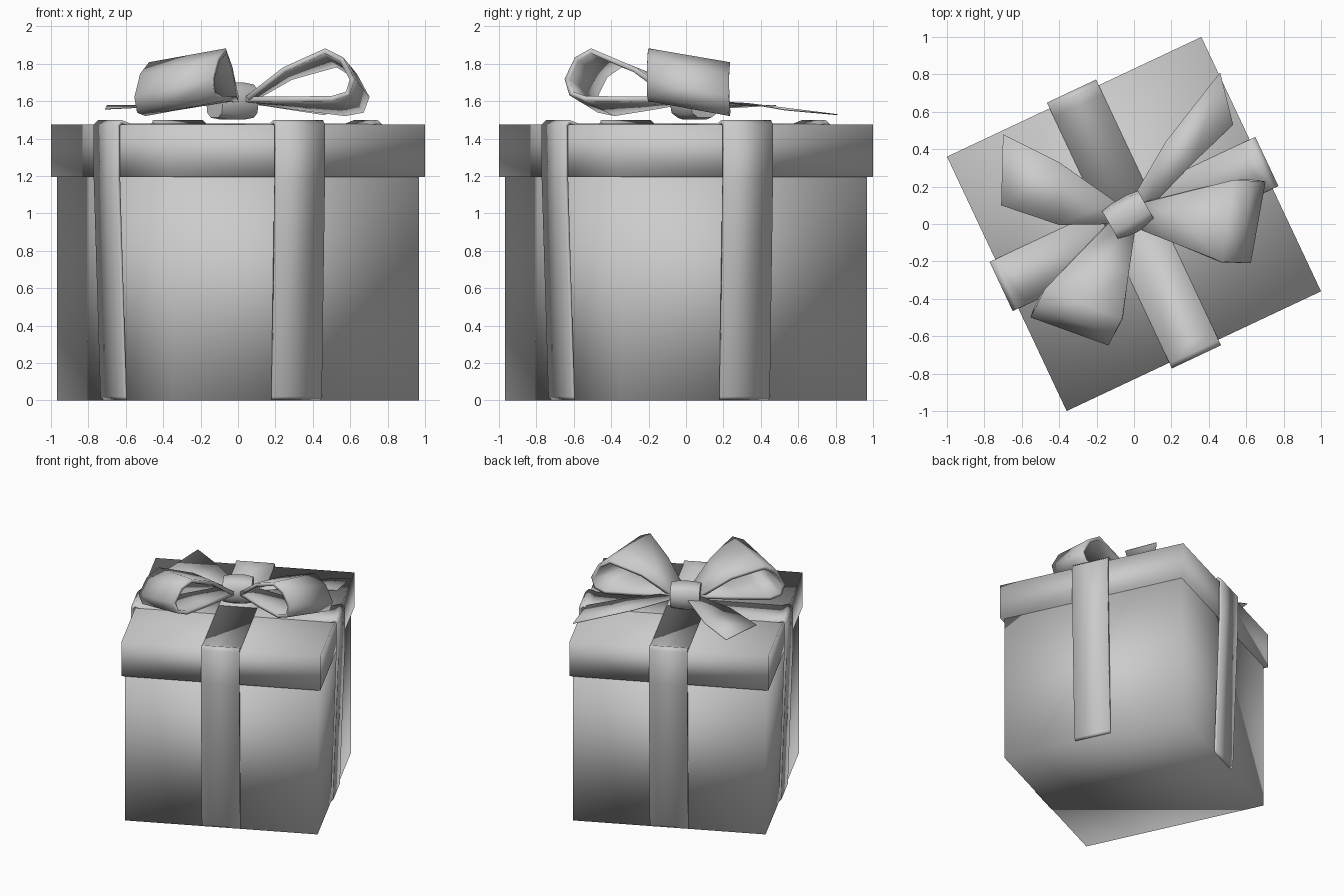
import bpy
import math
from mathutils import Matrix, Vector

if "Cube" in bpy.data.objects:
    bpy.data.objects.remove(bpy.data.objects["Cube"], do_unlink=True)

BOX_TURN = Matrix.Rotation(math.radians(25.2), 4, 'Z')
BOW_FRAME = Matrix.Translation((-0.03, 0.045, 0)) @ Matrix.Rotation(math.radians(30), 4, 'Z')

grey = bpy.data.materials.new("plain_grey")
grey.use_nodes = True
grey.diffuse_color = (0.6, 0.6, 0.6, 1)
grey.node_tree.nodes["Principled BSDF"].inputs["Base Color"].default_value = (0.6, 0.6, 0.6, 1)


def add_mesh(name, verts, faces, frame=Matrix.Identity(4), thickness=0.0):
    """Smooth grey object, optionally thickened inward."""
    mesh = bpy.data.meshes.new(name)
    mesh.from_pydata([frame @ Vector(v) for v in verts], [], faces)
    mesh.materials.append(grey)
    mesh.shade_smooth()
    obj = bpy.data.objects.new(name, mesh)
    bpy.context.collection.objects.link(obj)
    if thickness:
        mod = obj.modifiers.new("thickness", 'SOLIDIFY')
        mod.thickness = thickness
        mod.offset = -1
    return obj


def grid_faces(rows, cols, flip=False):
    """Quads joining rows of cols points each."""
    faces = []
    for r in range(rows - 1):
        for c in range(cols - 1):
            a = r * cols + c
            quad = (a, a + 1, a + cols + 1, a + cols)
            faces.append(quad[::-1] if flip else quad)
    return faces


def add_box(name, half, low, high):
    ring = [(-half, -half), (half, -half), (half, half), (-half, half)]
    verts = [(x, y, z) for z in (low, high) for x, y in ring]
    faces = [(3, 2, 1, 0), (4, 5, 6, 7)]
    faces += [(i, (i + 1) % 4, (i + 1) % 4 + 4, i + 4) for i in range(4)]
    return add_mesh(name, verts, faces, BOX_TURN)


# Box body and overhanging lid
add_box("box_body", 0.727, 0, 1.2)
add_box("box_lid", 0.7515, 1.195, 1.475)

# Ribbon running over the lid and down each side
side_profile = [(0.70, 1.479), (0.757, 1.5), (0.785, 1.475),
                (0.785, 1.2), (0.745, 0.02), (0.725, 0.001)]
for i, side in enumerate(("front", "left", "back", "right")):
    start = 0.0 if i % 2 == 0 else 0.145
    profile = [(start, 1.479)] + side_profile
    verts = [(x, -r, z) for r, z in profile for x in (-0.145, 0.145)]
    turn = BOX_TURN @ Matrix.Rotation(i * math.pi / 2, 4, 'Z')
    add_mesh("ribbon_" + side, verts, grid_faces(len(profile), 2, True), turn, 0.02)

# Bow loops: a flared band following a closed teardrop path
loop_path = [(0.08, 1.62), (0.29, 1.76), (0.53, 1.845), (0.63, 1.79), (0.695, 1.67),
             (0.665, 1.585), (0.57, 1.56), (0.35, 1.573), (0.08, 1.59)]
for name, mirror in (("bow_loop_left", 1), ("bow_loop_right", -1)):
    angle = math.radians(-33)
    along = Vector((math.cos(angle), math.sin(angle), 0))
    across = Vector((-along.y, along.x, 0))
    verts = []
    for r, z in loop_path:
        half = min(0.22, 0.05 + 0.32 * r)
        for v in (-1, 0, 1):
            p = along * (r + 0.04 * v * r) + across * (half * v)
            verts.append((p.x * mirror, p.y, z - 0.07 * v * r))
    add_mesh(name, verts, grid_faces(len(loop_path), 3, mirror > 0), BOW_FRAME, 0.028)

# Bow tails: thin tapering strips, given as pairs of edge points
tails = {
    "bow_tail_left": [((0, 0.15, 1.6), (0.06, 0.06, 1.6)),
                      ((0.17, 0.44, 1.57), (0.32, 0.33, 1.585)),
                      ((0.46, 0.81, 1.525), (0.53, 0.53, 1.55))],
    "bow_tail_right": [((-0.1, 0.12, 1.6), (-0.1, 0, 1.6)),
                       ((-0.4, 0.33, 1.575), (-0.4, -0.005, 1.57)),
                       ((-0.7, 0.48, 1.575), (-0.71, 0.1, 1.555))],
}
for name, pairs in tails.items():
    verts = [p for pair in pairs for p in pair]
    add_mesh(name, verts, grid_faces(3, 2, name.endswith("left")), thickness=0.005)

# Knot: rounded band around the middle of the bow
sides = 10
verts, rows = [], [(-0.11, 0.9), (-0.05, 1), (0.05, 1), (0.11, 0.9)]
for x, size in rows:
    for k in range(sides):
        a = 2 * math.pi * k / sides
        c, s = math.cos(a), math.sin(a)
        y = math.copysign(abs(c) ** 0.7, c) * 0.1 * size
        z = math.copysign(abs(s) ** 0.7, s) * 0.102 * size
        verts.append((x, y, 1.6 + z))
faces = [(r * sides + k, (r + 1) * sides + k,
          (r + 1) * sides + (k + 1) % sides, r * sides + (k + 1) % sides)
         for r in range(len(rows) - 1) for k in range(sides)]
faces = [f[::-1] for f in faces]
faces += [tuple(range(sides))[::-1], tuple(range(len(verts) - sides, len(verts)))]
knot = add_mesh("bow_knot", verts, faces, BOW_FRAME)
bpy.context.view_layer.objects.active = knot
knot.select_set(True)
bpy.ops.object.shade_smooth_by_angle(angle=math.radians(50))
